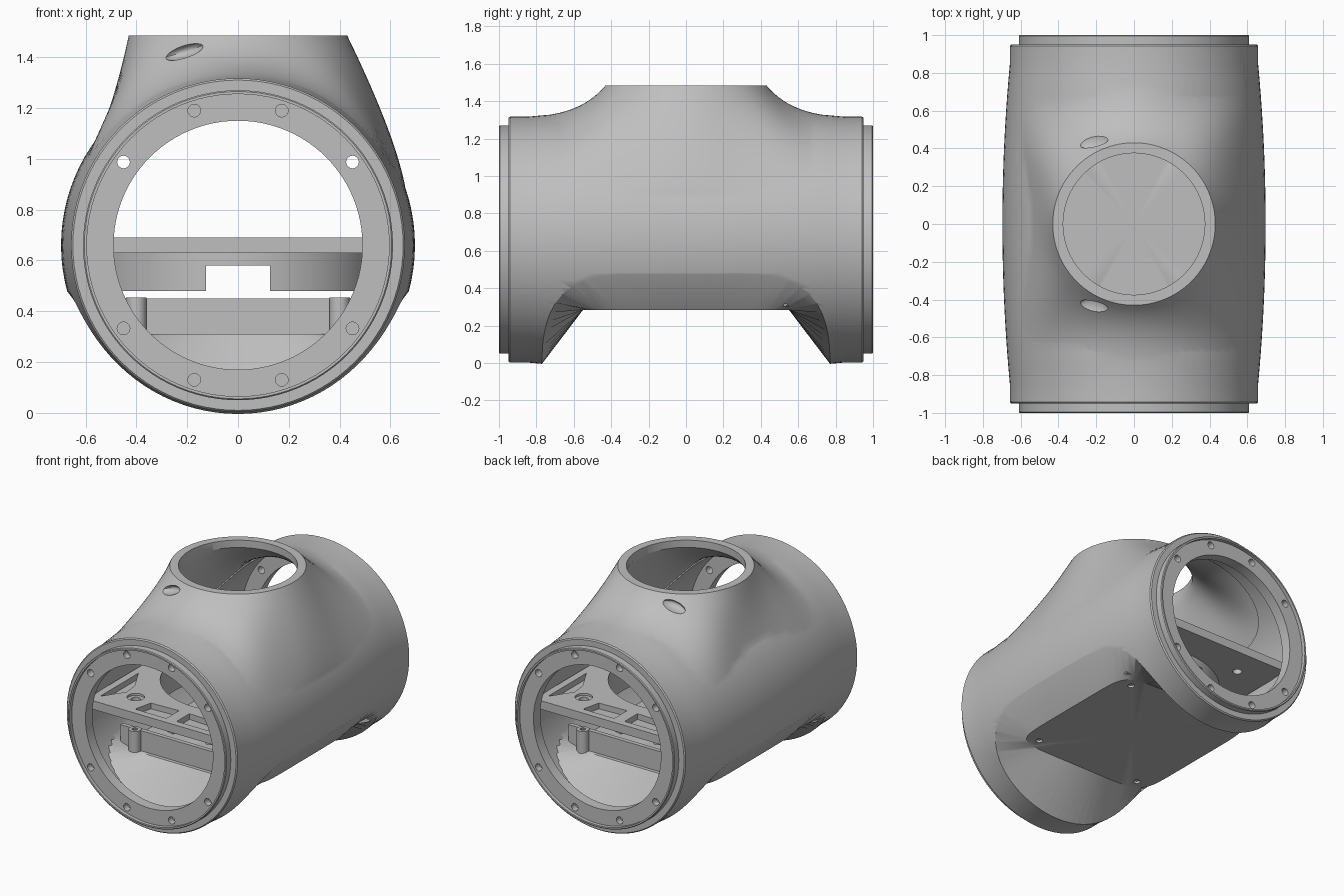
import bpy, bmesh, math
from mathutils import Matrix, Vector

cube = bpy.data.objects.get("Cube")
if cube:
    bpy.data.objects.remove(cube)

grey = bpy.data.materials.new("cast_grey")
grey.use_nodes = True
grey.diffuse_color = (0.52, 0.52, 0.52, 1)
grey.node_tree.nodes["Principled BSDF"].inputs["Base Color"].default_value = (0.52, 0.52, 0.52, 1)

AXIS = 0.66      # height of the tube axis
N = 96           # segments around


def make(name, bm):
    bmesh.ops.recalc_face_normals(bm, faces=bm.faces)
    mesh = bpy.data.meshes.new(name)
    bm.to_mesh(mesh)
    bm.free()
    mesh.materials.append(grey)
    ob = bpy.data.objects.new(name, mesh)
    bpy.context.collection.objects.link(ob)
    return ob


def loft(name, rings, start, end):
    """Skin closed rings and fan both ends to a point."""
    bm = bmesh.new()
    rows = [[bm.verts.new(p) for p in r] for r in rings]
    n = len(rows[0])
    for a, b in zip(rows, rows[1:]):
        for i in range(n):
            j = (i + 1) % n
            bm.faces.new((a[i], a[j], b[j], b[i]))
    for row, tip in ((rows[0], start), (rows[-1], end)):
        c = bm.verts.new(tip)
        for i in range(n):
            bm.faces.new((row[i], row[(i + 1) % n], c))
    return make(name, bm)


def cylinder(name, r, p, q, n=32):
    p, q = Vector(p), Vector(q)
    d = q - p
    bm = bmesh.new()
    m = Matrix.Translation((p + q) / 2) @ d.to_track_quat("Z", "Y").to_matrix().to_4x4()
    bmesh.ops.create_cone(bm, cap_ends=True, segments=n, radius1=r, radius2=r, depth=d.length, matrix=m)
    return make(name, bm)


def prism(name, outline, z0, z1):
    bm = bmesh.new()
    face = bm.faces.new([bm.verts.new((x, y, z0)) for x, y in outline])
    out = bmesh.ops.extrude_face_region(bm, geom=[face])
    bmesh.ops.translate(bm, verts=[v for v in out["geom"] if isinstance(v, bmesh.types.BMVert)], vec=(0, 0, z1 - z0))
    return make(name, bm)


def box(name, x, y, z0, z1):
    return prism(name, [(x[0], y[0]), (x[1], y[0]), (x[1], y[1]), (x[0], y[1])], z0, z1)


def combine(target, tool, op="DIFFERENCE"):
    mod = target.modifiers.new("cut", "BOOLEAN")
    mod.operation, mod.object, mod.solver = op, tool, "EXACT"
    dg = bpy.context.evaluated_depsgraph_get()
    mesh = bpy.data.meshes.new_from_object(target.evaluated_get(dg))
    target.modifiers.clear()
    target.data = mesh
    bpy.data.objects.remove(tool)


def body_radius(y):
    return 0.657 + 0.04 * max(0, 1 - (y / 0.85) ** 2)


def lathe(name, half):
    """Revolve (y, r) points about the tube axis, mirrored in y."""
    pts = half + [(-y, r) for y, r in reversed(half)]
    rings = [[(r * math.cos(t), y, AXIS + r * math.sin(t))
              for t in (2 * math.pi * i / N for i in range(N))] for y, r in pts]
    return loft(name, rings, (0, pts[0][0], AXIS), (0, pts[-1][0], AXIS))


def rounded(a, b, p):
    """Rounded rectangle with half sizes a and b."""
    out = []
    for i in range(N):
        c, s = math.cos(2 * math.pi * i / N), math.sin(2 * math.pi * i / N)
        k = (abs(c) ** p + abs(s) ** p) ** (-1 / p)
        out.append((a * c * k, b * s * k))
    return out


def wrapped(angle, b, p, scale, side):
    """Rounded rectangle wrapped on the tube, above (side 1) or below (-1)."""
    ring = []
    for a, y in rounded(math.radians(angle), b, p):
        r = body_radius(y) * scale
        ring.append(Vector((r * math.sin(a), y, AXIS + side * r * math.cos(a))))
    return ring


def neck(name, r, z, angle, b, scale):
    """Flared neck from a circle down to its foot on the tube."""
    foot = wrapped(angle, b, 5, scale, 1)
    rings = [[] for _ in range(13)]
    for i, f in enumerate(foot):
        c, s = math.cos(2 * math.pi * i / N), math.sin(2 * math.pi * i / N)
        top = Vector((r * c, r * s, z))
        u, v = (0.85, 0.66) if c > 0 else (0.37, 0.66)
        u, v = u * c * c + 0.33 * s * s, v * c * c + 0.88 * s * s
        mid = Vector((top.x + u * (f.x - top.x), top.y + u * (f.y - top.y), z + v * (f.z - z)))
        # keep the corners of the saddle above the tube
        normal = Vector((f.x, 0, f.z - AXIS)).normalized()
        lift = max(0, 0.015 - (mid - f).dot(normal))
        mid += normal * lift * (2 * c * s) ** 2
        for k, ring in enumerate(rings):
            t = k / 12
            ring.append(top * (1 - t) ** 2 + mid * 2 * t * (1 - t) + f * t * t)
    return loft(name, rings, (0, 0, z), (0, 0, 0.75))


def trough(name, x, y, z, angle, b):
    """Sunken flat under the tube, flaring out to a seam."""
    floor = [Vector((px, py, z)) for px, py in rounded(x, y, 8)]
    seam = wrapped(angle, b, 4.5, 1, -1)
    far = [s + (s - Vector((0, s.y, AXIS))) * 0.7 for s in seam]
    return loft(name, [floor, seam, far], (0, 0, z), (0, 0, -0.7))


def base_cut():
    return trough("base_cut", 0.525, 0.55, 0.285, 75, 0.77)


# Outer housing: bulged tube with end lips, neck and sunken base
steps = [0.85 - 0.85 * i / 10 for i in range(10)]
housing = lathe("housing", [(1, 0.605), (0.995, 0.61), (0.95, 0.61), (0.95, 0.65), (0.942, 0.657)]
                + [(y, body_radius(y)) for y in steps])
combine(housing, neck("neck", 0.43, 1.485, 72, 0.785, 0.997), "UNION")
combine(housing, base_cut())

# Hollow inside with end flanges and recessed rims
hollow = lathe("hollow", [(1.1, 0.595), (0.975, 0.595), (0.975, 0.49), (0.9, 0.49), (0.9, 0.6)]
               + [(y, body_radius(y) - 0.055) for y in steps])
combine(hollow, neck("inner_neck", 0.37, 1.44, 66, 0.72, 0.93), "UNION")
combine(hollow, trough("base_rise", 0.51, 0.575, 0.31, 80, 0.82))
combine(housing, hollow)
combine(housing, cylinder("mouth", 0.375, (0, 0, 1.2), (0, 0, 1.6), N))

# Flange screw holes, both ends: upper side ones go through, the others are blind
for deg in (36, 72, 108, 144, 216, 252, 288, 324):
    x, z = 0.557 * math.cos(math.radians(deg)), AXIS + 0.557 * math.sin(math.radians(deg))
    depth = 0.88 if deg in (36, 144) else 0.93
    for s in (-1, 1):
        combine(housing, cylinder("hole", 0.025, (x, s * depth, z), (x, s * 1.05, z), 20))

# Oval dimples on the neck and screw holes in the base
for s in (-1, 1):
    bm = bmesh.new()
    m = (Matrix.Translation((-0.215, s * 0.45, 1.425)) @ Matrix.Rotation(s * 0.25, 4, "Z")
         @ Matrix.Rotation(-0.3, 4, "Y") @ Matrix.Diagonal((0.085, 0.06, 0.03, 1)))
    bmesh.ops.create_uvsphere(bm, u_segments=24, v_segments=12, radius=1, matrix=m)
    combine(housing, make("dimple", bm))
    for x in (-0.41, 0.41):
        combine(housing, cylinder("hole", 0.022, (x, s * 0.46, 0.2), (x, s * 0.46, 0.3), 20))

# Inner deck with screw holes and shallow pockets in its top
deck = box("deck", (-0.62, 0.62), (-0.78, 0.78), 0.63, 0.69)
for s in (-1, 1):
    for t in (-1, 1):
        cut = [(t * 0.04, s * 0.73), (t * 0.28, s * 0.73), (t * 0.25, s * 0.6), (t * 0.04, s * 0.59)]
        combine(deck, prism("pocket", cut, 0.65, 0.8))
        cut = [(t * 0.57, s * 0.7), (t * 0.57, s * 0.28), (t * 0.48, s * 0.45), (t * 0.47, s * 0.55)]
        combine(deck, prism("pocket", cut, 0.65, 0.8))
        x, y = t * 0.38, s * 0.58
        combine(deck, cylinder("counterbore", 0.055, (x, y, 0.675), (x, y, 0.8)))
        combine(deck, cylinder("hole", 0.03, (x, y, 0.5), (x, y, 0.8), 20))

# Bearing ring hanging from the deck, notched front and back
combine(deck, cylinder("ring_outer", 0.55, (0, 0, 0.48), (0, 0, 0.64), N), "UNION")
combine(deck, cylinder("ring_bore", 0.49, (0, 0, 0.4), (0, 0, 0.8), N))
combine(deck, box("notch", (-0.125, 0.125), (-0.7, 0.7), 0.4, 0.58))

# Floor ribs and posts, trimmed to the underside of the base
for s, end in ((-1, "front"), (1, "back")):
    rib = box(end + "_rib", (-0.52, 0.52), (s * 0.535 - 0.015, s * 0.535 + 0.015), 0.3, 0.45)
    combine(rib, base_cut())
    for t, side in ((-1, "right"), (1, "left")):
        x, y = t * 0.4, s * 0.56
        post = cylinder(end + "_" + side + "_post", 0.04, (x, y, 0.3), (x, y, 0.455))
        combine(post, base_cut())
        combine(post, cylinder("hole", 0.018, (x, y, 0.42), (x, y, 0.5), 20))

# Smooth shading with sharp edges kept
bpy.ops.object.select_all(action="DESELECT")
for ob in bpy.context.collection.objects:
    if ob.type == "MESH":
        ob.select_set(True)
        bpy.context.view_layer.objects.active = ob
bpy.ops.object.shade_smooth_by_angle(angle=math.radians(30))
